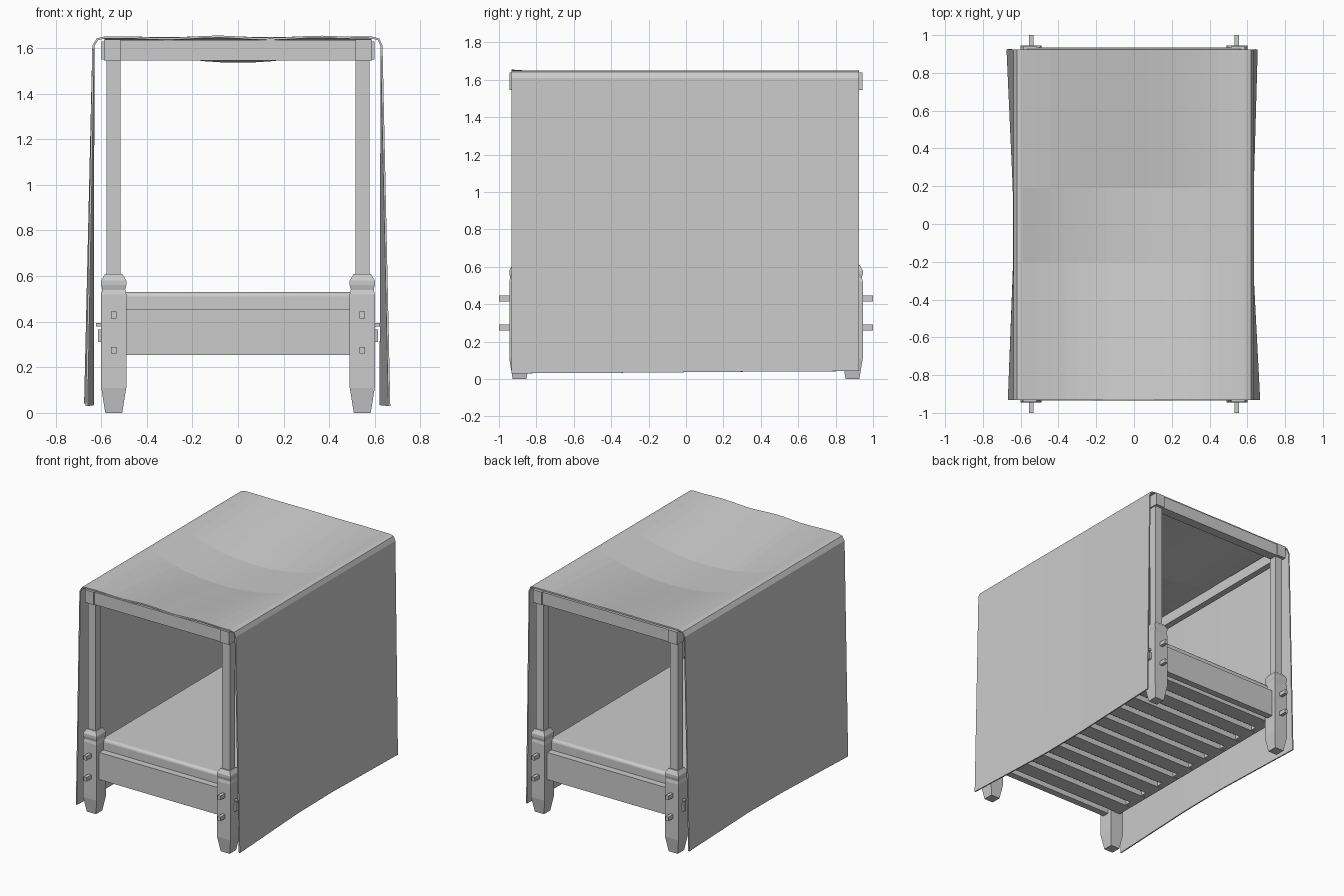
import bpy, bmesh, math

if "Cube" in bpy.data.objects:
    bpy.data.objects.remove(bpy.data.objects["Cube"])


def finish(name, bm, bevel=0.0, segments=1):
    bmesh.ops.recalc_face_normals(bm, faces=bm.faces)
    mesh = bpy.data.meshes.new(name)
    bm.to_mesh(mesh)
    bm.free()
    obj = bpy.data.objects.new(name, mesh)
    bpy.context.collection.objects.link(obj)
    if bevel:
        mod = obj.modifiers.new("bevel", 'BEVEL')
        mod.width, mod.segments = bevel, segments
    return obj


def box(name, x, y, z, bevel=0.0, segments=1):
    """Box from (min, max) ranges on each axis."""
    bm = bmesh.new()
    bmesh.ops.create_cube(bm, size=1)
    for v in bm.verts:
        for i, (a, b) in enumerate((x, y, z)):
            v.co[i] = (a + b) / 2 + v.co[i] * (b - a)
    return finish(name, bm, bevel, segments)


def span(sign, a, b):
    return tuple(sorted((sign * a, sign * b)))


def loft_leg(name, cx, cy, levels):
    """Square sections stacked along z."""
    bm = bmesh.new()
    rings = []
    for z, h in levels:
        pts = [(h, h), (-h, h), (-h, -h), (h, -h)]
        rings.append([bm.verts.new((cx + px, cy + py, z)) for px, py in pts])
    for a, b in zip(rings, rings[1:]):
        for i in range(4):
            bm.faces.new((a[i], a[(i + 1) % 4], b[(i + 1) % 4], b[i]))
    bm.faces.new(rings[0])
    bm.faces.new(rings[-1])
    return finish(name, bm)


PX, PY = 0.545, 0.89
LEG = [(0, .037), (.11, .055), (.52, .055), (.54, .050), (.56, .055), (.58, .055), (.61, .038)]

# Four corners: leg, post, corner block and joint pegs
for sx, side in ((-1, "left"), (1, "right")):
    for sy, end in ((-1, "front"), (1, "back")):
        tag = f"{end}_{side}"
        loft_leg(f"{tag}_leg", sx * PX, sy * PY, LEG)
        box(f"{tag}_post", span(sx, .515, .577), span(sy, .86, .92), (.59, 1.56))
        box(f"{tag}_corner_block", span(sx, .515, .587), span(sy, .86, .943), (1.545, 1.638))
        for i, z in enumerate((.275, .43)):
            box(f"{tag}_end_peg_{i}", span(sx, PX - .012, PX + .012),
                span(sy, .92, 1.0), (z - .015, z + .015))
        box(f"{tag}_side_tenon", span(sx, .57, .615), span(sy, .877, .903), (.31, .365))
        box(f"{tag}_side_wedge", span(sx, .57, .622), span(sy, .88, .90), (.38, .394))

# Lower and upper end rails
for sy, end in ((-1, "front"), (1, "back")):
    box(f"{end}_bed_rail", (-.5, .5), span(sy, .865, .915), (.255, .455))
    box(f"{end}_canopy_rail", (-.53, .53), span(sy, .865, .935), (1.545, 1.636))

# Lower and upper side rails
for sx, side in ((-1, "left"), (1, "right")):
    box(f"{side}_bed_rail", span(sx, .52, .57), (-.85, .85), (.265, .455))
    box(f"{side}_canopy_rail", span(sx, .55, .598), (-.87, .87), (1.55, 1.63))

# Slats under the mattress
for i in range(10):
    y = -.765 + i * .17
    box(f"slat_{i}", (-.55, .55), (y - .058, y + .058), (.26, .30))

# Mattress with rounded edges
mattress = box("mattress", (-.518, .518), (-.862, .862), (.30, .53), .02, 3)

# Draped canopy cloth: sagging roof, sides pinched in at mid-length
bm = bmesh.new()
N = 16
rows = []
# y, sag depth, left and right hem half-widths, hem height, edge ripple
for y, sag, hl, hr, hem, ripple in ((-.932, 0, .668, .668, .03, .005), (-.2, .105, .64, .63, .034, 0),
                                    (.19, .105, .642, .63, .038, 0), (.925, 0, .675, .655, .042, .001)):
    left = [(-hl, hem), (-.639, 1.61), (-.62, 1.642)]
    right = [(.62, 1.642), (.634, 1.61), (hr, hem)]
    top = []
    for i in range(N + 1):
        t = -1 + 2 * i / N
        z = 1.65 - sag * (1 - t * t) + ripple * math.cos(14 * t * .575 - 5) * (1 - t ** 4)
        top.append((t * .59, z))
    rows.append([bm.verts.new((x, y, z)) for x, z in left + top + right])
for a, b in zip(rows, rows[1:]):
    for i in range(len(a) - 1):
        bm.faces.new((a[i], a[i + 1], b[i + 1], b[i]))
cloth = finish("canopy_cloth", bm)
if cloth.data.polygons[N // 2 + 3].normal.z < 0:
    cloth.data.flip_normals()
solid = cloth.modifiers.new("thickness", 'SOLIDIFY')
solid.thickness = .009

# Smooth shading on the rounded mattress edges only; the cloth stays faceted
bpy.ops.object.select_all(action='DESELECT')
mattress.select_set(True)
bpy.context.view_layer.objects.active = mattress
bpy.ops.object.shade_smooth_by_angle(angle=math.radians(40))
